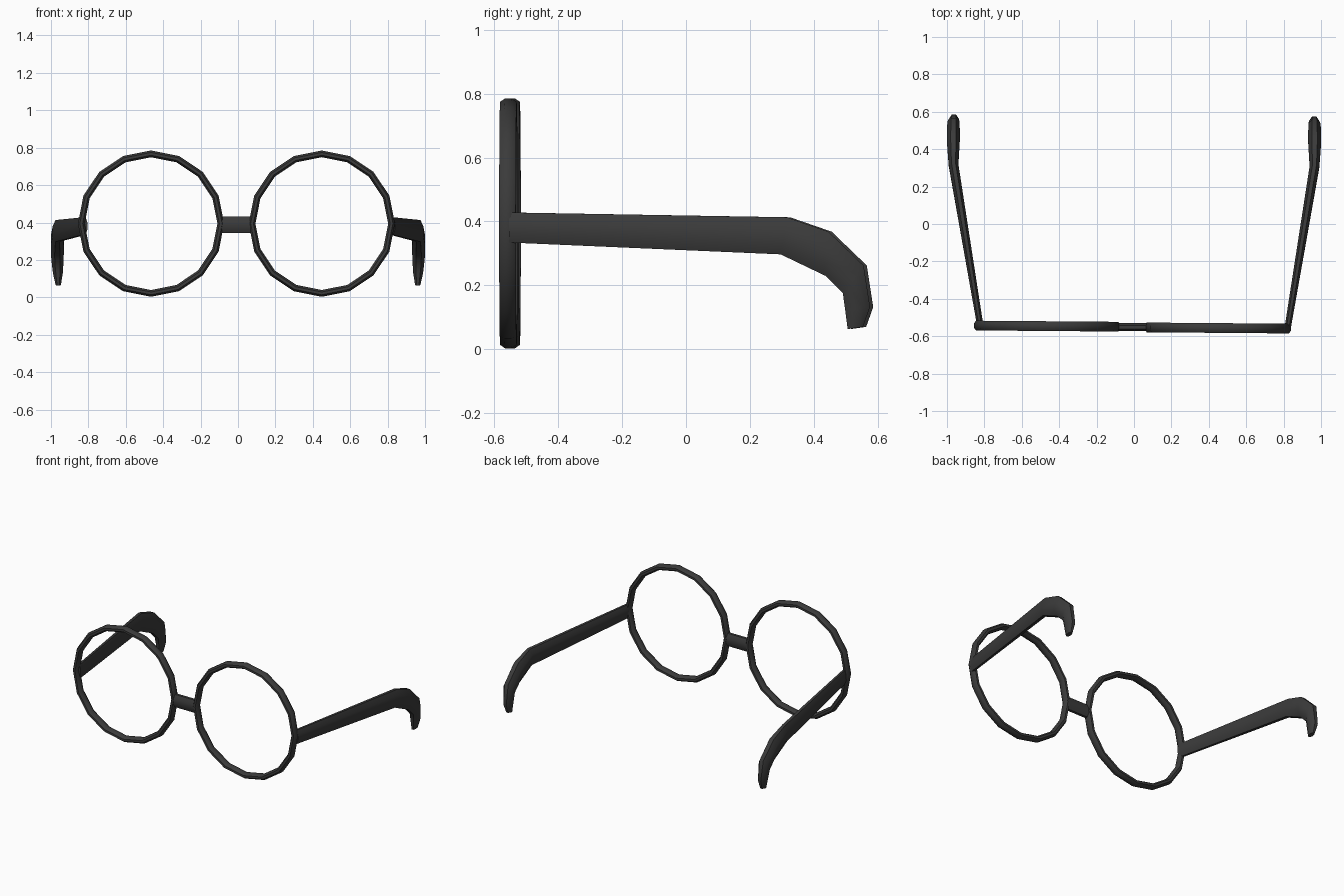
import bpy
import bmesh
from math import cos, sin, pi, radians
from mathutils import Vector

cube = bpy.data.objects.get("Cube")
if cube:
    bpy.data.objects.remove(cube, do_unlink=True)

black = bpy.data.materials.new("matte black")
black.use_nodes = True
COLOUR = (0.043, 0.043, 0.043, 1)
black.diffuse_color = COLOUR
bsdf = black.node_tree.nodes["Principled BSDF"]
bsdf.inputs["Base Color"].default_value = COLOUR
bsdf.inputs["Roughness"].default_value = 0.8


def section(centre, u, v, sides=8):
    """Rounded section spanned by the half-width vectors u and v."""
    pts = []
    for i in range(sides):
        a = 2 * pi * (i + 0.5) / sides
        pts.append(centre + u * cos(a) / cos(pi / sides) + v * sin(a) / cos(pi / sides))
    return pts


def loft(name, sections, closed=False):
    """Skin a row of sections, closing it into a loop or capping its ends."""
    bm = bmesh.new()
    rows = [[bm.verts.new(p) for p in s] for s in sections]
    n = len(rows[0])
    pairs = list(zip(rows, rows[1:]))
    if closed:
        pairs.append((rows[-1], rows[0]))
    else:
        bm.faces.new(rows[0])
        bm.faces.new(rows[-1])
    for a, b in pairs:
        for i in range(n):
            j = (i + 1) % n
            bm.faces.new((a[i], a[j], b[j], b[i]))
    bmesh.ops.recalc_face_normals(bm, faces=bm.faces)
    mesh = bpy.data.meshes.new(name)
    bm.to_mesh(mesh)
    bm.free()
    mesh.materials.append(black)
    obj = bpy.data.objects.new(name, mesh)
    bpy.context.collection.objects.link(obj)
    bpy.ops.object.select_all(action="DESELECT")
    obj.select_set(True)
    bpy.context.view_layer.objects.active = obj
    bpy.ops.object.shade_smooth_by_angle(angle=radians(50))
    return obj


# Round rims, sixteen sided, on a very slightly turned front
def rim(name, x, y):
    rows = []
    for i in range(16):
        a = 2 * pi * i / 16
        out = Vector((cos(a), 0, sin(a)))
        centre = Vector((x, y, 0.394)) + out * 0.373
        rows.append(section(centre, out * 0.018, Vector((0, 0.026, 0))))
    ring = loft(name, rows, closed=True)
    for v in ring.data.vertices:
        v.co.y -= 0.008 * (v.co.x - x)


rim("right_rim", -0.465, -0.546)
rim("left_rim", 0.448, -0.556)

# Bridge
loft("bridge", [section(Vector((x, -0.551, 0.388)), Vector((0, 0.022, 0)),
                        Vector((0, 0, 0.043))) for x in (-0.1, 0.085)])

# Temple arms: distance out, half thickness, upper (y, z), lower (y, z)
ARM = [
    (0.822, 0.017, (-0.55, 0.428), (-0.55, 0.334)),
    (0.965, 0.026, (0.32, 0.413), (0.30, 0.297)),
    (0.966, 0.035, (0.45, 0.368), (0.44, 0.230)),
    (0.965, 0.033, (0.56, 0.262), (0.495, 0.175)),
    (0.963, 0.026, (0.58, 0.132), (0.502, 0.125)),
    (0.961, 0.014, (0.558, 0.070), (0.510, 0.063)),
]


def arm(name, side, shift):
    rows = []
    for x, half, top, low in ARM:
        t = Vector((side * x, top[0] + shift, top[1]))
        b = Vector((side * x, low[0] + shift, low[1]))
        rows.append(section((t + b) / 2, Vector((half, 0, 0)), (t - b) / 2))
    return loft(name, rows)


arm("right_arm", -1, 0.006)
arm("left_arm", 1, -0.004)
